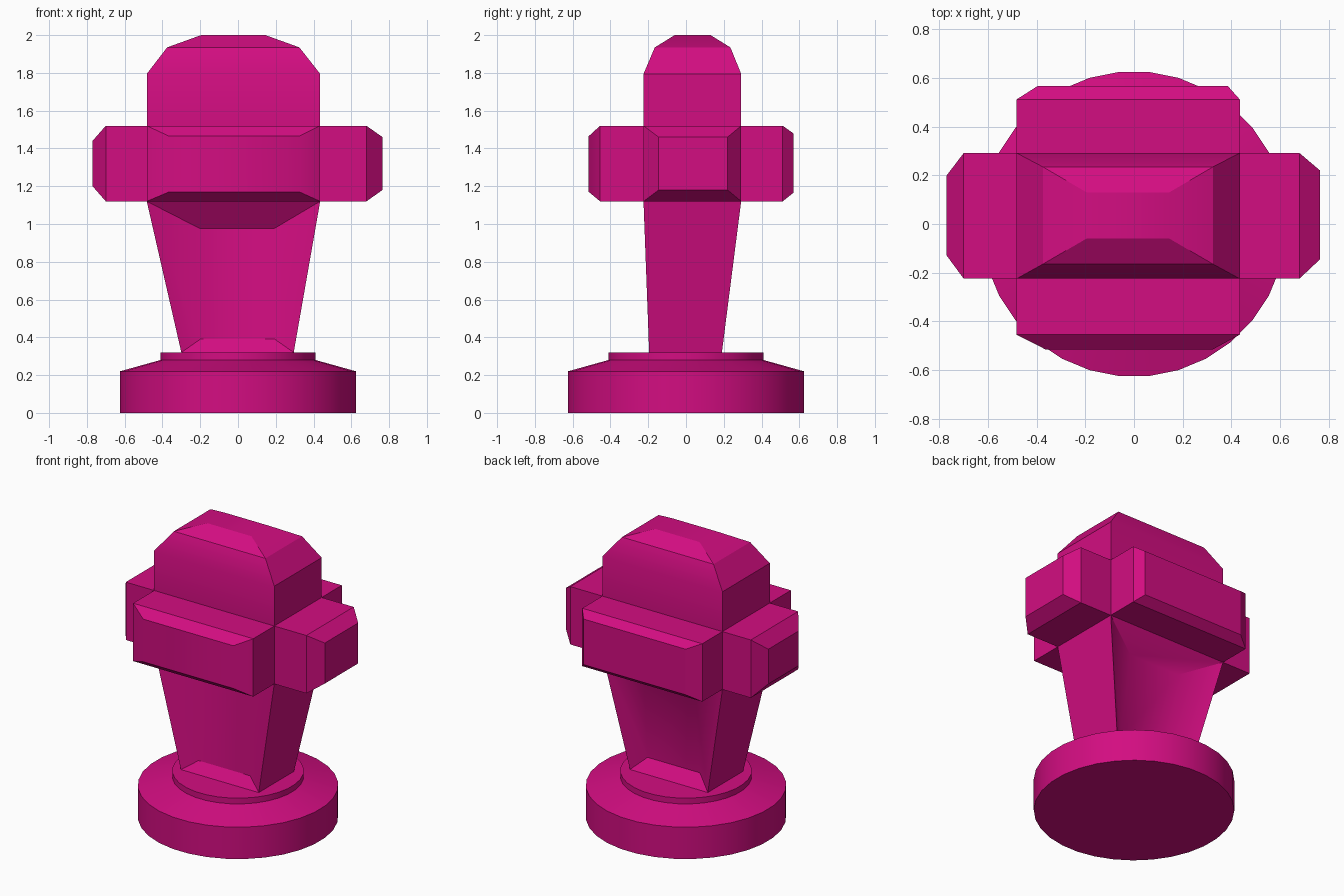
import bpy, bmesh, math

if "Cube" in bpy.data.objects:
    bpy.data.objects.remove(bpy.data.objects["Cube"])

mat = bpy.data.materials.new("magenta")
mat.diffuse_color = (0.65, 0.004, 0.22, 1)
mat.use_nodes = True
mat.node_tree.nodes["Principled BSDF"].inputs["Base Color"].default_value = mat.diffuse_color


def finish(bm, name):
    bmesh.ops.recalc_face_normals(bm, faces=bm.faces[:])
    me = bpy.data.meshes.new(name)
    bm.to_mesh(me)
    bm.free()
    ob = bpy.data.objects.new(name, me)
    bpy.context.collection.objects.link(ob)
    me.materials.append(mat)
    bpy.ops.object.select_all(action='DESELECT')
    ob.select_set(True)
    bpy.context.view_layer.objects.active = ob
    bpy.ops.object.shade_smooth_by_angle(angle=math.radians(30))
    return ob


def bridge(bm, a, b, skip=()):
    n = len(a)
    for i in range(n):
        if i not in skip:
            bm.faces.new((a[i], a[(i + 1) % n], b[(i + 1) % n], b[i]))


# Round stepped base: 32-sided lathe
bm = bmesh.new()
rings = []
for r, z in [(0.628, 0), (0.628, 0.22), (0.412, 0.28), (0.412, 0.32)]:
    angles = [(i + 0.5) * math.tau / 32 for i in range(32)]
    rings.append([bm.verts.new((r * math.cos(t), r * math.sin(t), z)) for t in angles])
for a, b in zip(rings, rings[1:]):
    bridge(bm, a, b)
bm.faces.new(rings[0])
bm.faces.new(rings[-1])
finish(bm, "round_base")

# Column and head core: rectangles x0, x1, y0, y1 at height z
bm = bmesh.new()
HEAD = (-0.483, 0.435, -0.225, 0.292)
levels = [(-0.30, 0.295, -0.195, 0.19, 0.32), (*HEAD, 1.12), (*HEAD, 1.52), (*HEAD, 1.795),
          (-0.375, 0.325, -0.165, 0.235, 1.935), (-0.195, 0.145, -0.06, 0.13, 2.0)]
core = [[bm.verts.new((x, y, z)) for x, y in ((x0, y0), (x1, y0), (x1, y1), (x0, y1))]
        for x0, x1, y0, y1, z in levels]
# Leave holes for the recessed panels and the four blocks
skips = [(0, 2), (0, 1, 2, 3), (), (), ()]
for a, b, s in zip(core, core[1:], skips):
    bridge(bm, a, b, s)
bm.faces.new(core[0])
bm.faces.new(core[-1])


def grow(level, side, loops):
    """Fill a core side with successive quads; each has a bottom and top edge (lo, hi, depth, z)."""
    j = (side + 1) % 4
    prev = [core[level][side], core[level][j], core[level + 1][j], core[level + 1][side]]
    for (l0, h0, d0, z0), (l1, h1, d1, z1) in loops:
        pts = [(l0, d0, z0), (h0, d0, z0), (h1, d1, z1), (l1, d1, z1)]
        if side >= 2:
            pts = [pts[k] for k in (1, 0, 3, 2)]
        if side % 2:
            pts = [(d, u, z) for u, d, z in pts]
        cur = [bm.verts.new(p) for p in pts]
        bridge(bm, prev, cur)
        prev = cur
    bm.faces.new(prev)


# Recessed panels on the front and back of the column
grow(0, 0, [((-0.20, 0.195, -0.145, 0.39), (-0.20, 0.19, -0.125, 0.975))])
grow(0, 2, [((-0.19, 0.21, 0.12, 0.40), (-0.20, 0.19, 0.19, 0.97))])

# Four chamfered blocks: side, block end, tip depth, tip lo, hi, z range
for side, end, tip, lo, hi, z0, z1 in [
        (0, -0.455, -0.515, -0.365, 0.325, 1.17, 1.465),
        (1, 0.68, 0.765, -0.145, 0.22, 1.18, 1.46),
        (2, 0.512, 0.568, -0.395, 0.385, 1.165, 1.48),
        (3, -0.70, -0.77, -0.13, 0.20, 1.20, 1.44)]:
    u0, u1 = HEAD[2:] if side % 2 else HEAD[:2]
    grow(1, side, [((u0, u1, end, 1.12), (u0, u1, end, 1.52)),
                   ((lo, hi, tip, z0), (lo, hi, tip, z1))])
finish(bm, "column_and_head")
